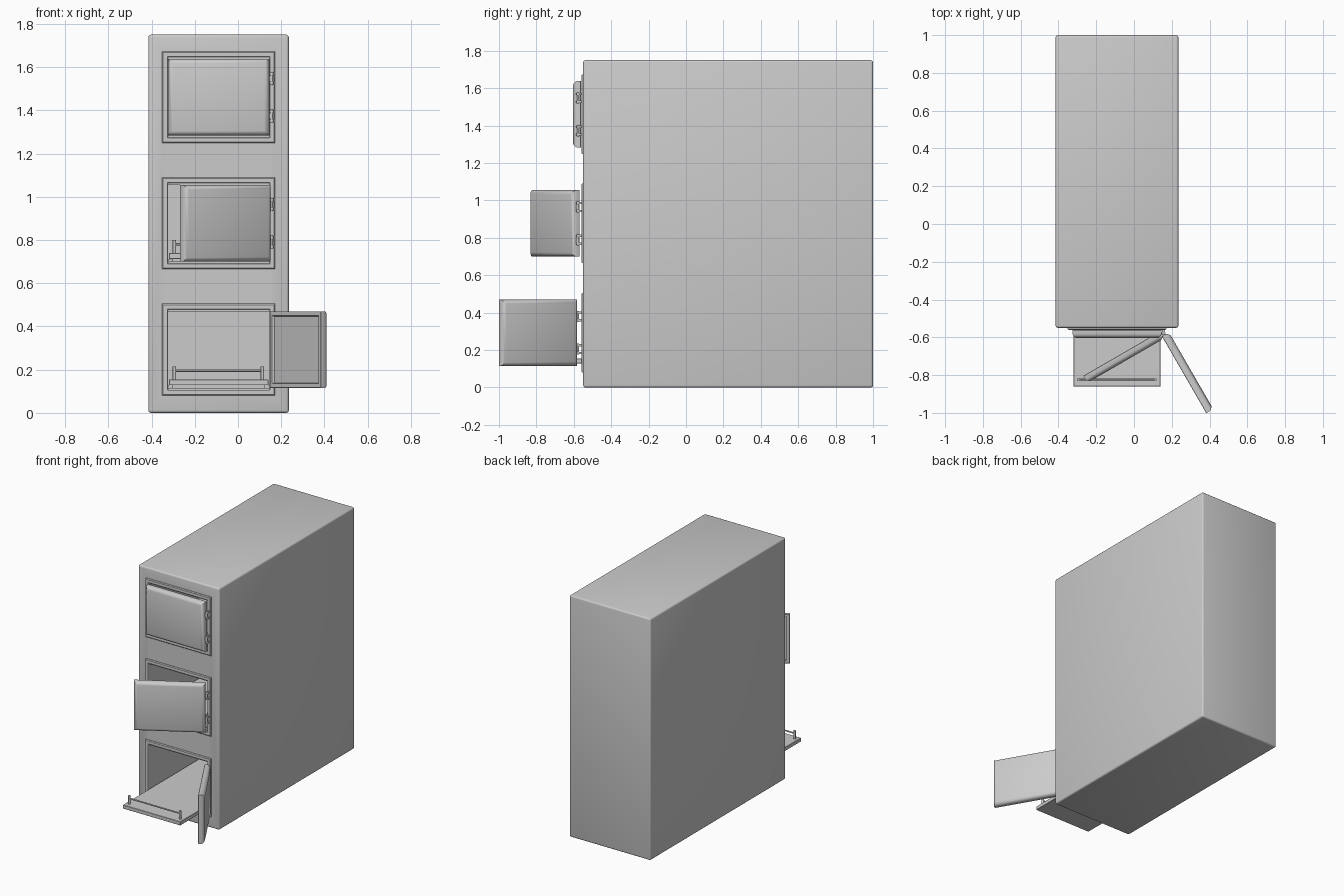
import bpy, bmesh
from math import radians
from mathutils import Vector, Matrix

if "Cube" in bpy.data.objects:
    bpy.data.objects.remove(bpy.data.objects["Cube"])

X0, X1 = -0.325, 0.145          # door opening width
H = 0.355                       # door opening height
FRONT = -0.55
PIVOT_X, PIVOT_Y = 0.156, -0.577


def finish(name, bm, smooth=True):
    bmesh.ops.recalc_face_normals(bm, faces=bm.faces)
    me = bpy.data.meshes.new(name)
    bm.to_mesh(me)
    bm.free()
    ob = bpy.data.objects.new(name, me)
    bpy.context.collection.objects.link(ob)
    if smooth:
        bpy.ops.object.select_all(action='DESELECT')
        ob.select_set(True)
        bpy.context.view_layer.objects.active = ob
        bpy.ops.object.shade_smooth_by_angle(angle=radians(35))
    return ob


def add_box(bm, lo, hi):
    lo, hi = Vector(lo), Vector(hi)
    m = Matrix.Translation((lo + hi) / 2) @ Matrix.Diagonal((*(hi - lo), 1))
    bmesh.ops.create_cube(bm, size=1, matrix=m)


def add_rod(bm, a, b, r, n=12):
    a, b = Vector(a), Vector(b)
    rot = Vector((0, 0, 1)).rotation_difference(b - a).to_matrix().to_4x4()
    bmesh.ops.create_cone(bm, cap_ends=True, segments=n, radius1=r, radius2=r,
                          depth=(b - a).length, matrix=Matrix.Translation((a + b) / 2) @ rot)


def rect_loft(bm, x0, x1, z0, z1, profile, ring):
    """Loft rectangles along (inset, y) steps; ring closes the loft on itself."""
    loops = [[bm.verts.new(p) for p in ((x0 + i, y, z0 + i), (x1 - i, y, z0 + i),
                                        (x1 - i, y, z1 - i), (x0 + i, y, z1 - i))]
             for i, y in profile]
    for k in range(len(loops) - (0 if ring else 1)):
        a, b = loops[k], loops[(k + 1) % len(loops)]
        for j in range(4):
            bm.faces.new((a[j], a[(j + 1) % 4], b[(j + 1) % 4], b[j]))
    if not ring:
        bm.faces.new(loops[0])
        bm.faces.new(loops[-1])


# Cabinet body with rounded edges
bm = bmesh.new()
add_box(bm, (-0.415, FRONT, 0), (0.235, 1.0, 1.75))
bmesh.ops.bevel(bm, geom=bm.edges[:], offset=0.012, segments=3, profile=0.5, affect='EDGES')
body = finish("cabinet_body", bm)

# Each bay: opening bottom, door swing in degrees, tray front position
bays = [("lower", 0.115, 120, -0.86), ("middle", 0.70, 30, -0.54), ("upper", 1.283, 0, -0.54)]

# Compartments cut out of the body
bm = bmesh.new()
for _, z, _, _ in bays:
    add_box(bm, (X0, FRONT - 0.1, z), (X1, 0.94, z + H))
cutter = finish("compartment_cutter", bm, False)
mod = body.modifiers.new("compartments", 'BOOLEAN')
mod.operation, mod.solver, mod.object = 'DIFFERENCE', 'EXACT', cutter
bpy.context.view_layer.objects.active = body
bpy.ops.object.modifier_apply(modifier=mod.name)
bpy.data.objects.remove(cutter)

for label, z, swing, tray_y in bays:
    # Raised frame around the opening
    bm = bmesh.new()
    rect_loft(bm, -0.352, 0.172, z - 0.035, z + H + 0.035,
              [(0, FRONT + 0.005), (0, -0.555), (0.005, -0.56), (0.025, -0.56),
               (0.027, -0.557), (0.027, FRONT + 0.005)], True)
    finish(label + "_door_frame", bm)

    # Door with bevelled outside edge and recessed lining
    bm = bmesh.new()
    rect_loft(bm, X0, X1, z, z + H,
              [(0.024, -0.571), (0.02, -0.561), (0.002, -0.561), (0, -0.563),
               (0, -0.583), (0.004, -0.592), (0.016, -0.602), (0.022, -0.604)], False)
    spin = Matrix.Rotation(radians(swing), 3, 'Z')
    pivot = Vector((PIVOT_X, PIVOT_Y, 0))
    bmesh.ops.rotate(bm, cent=pivot, matrix=spin, verts=bm.verts)
    finish(label + "_door", bm)

    # Two hinges: pin, end knuckles, fixed leaf and swinging leaf
    bm = bmesh.new()
    for hz in (z + 0.09, z + 0.265):
        before = set(bm.verts)
        add_box(bm, (0.138, PIVOT_Y - 0.006, hz - 0.014), (PIVOT_X, PIVOT_Y + 0.002, hz + 0.014))
        leaf = [v for v in bm.verts if v not in before]
        bmesh.ops.rotate(bm, cent=pivot, matrix=spin, verts=leaf)
        add_rod(bm, (PIVOT_X, PIVOT_Y, hz - 0.03), (PIVOT_X, PIVOT_Y, hz + 0.03), 0.006)
        for s in (-1, 1):
            add_rod(bm, (PIVOT_X, PIVOT_Y, hz + s * 0.016), (PIVOT_X, PIVOT_Y, hz + s * 0.026), 0.010)
            add_box(bm, (PIVOT_X - 0.007, PIVOT_Y, hz + s * 0.021 - 0.006),
                    (PIVOT_X + 0.009, -0.557, hz + s * 0.021 + 0.006))
    finish(label + "_hinges", bm)

    # Sliding tray
    bm = bmesh.new()
    add_box(bm, (-0.32, tray_y, z + 0.013), (0.14, tray_y + 1.44, z + 0.04))
    bmesh.ops.bevel(bm, geom=bm.edges[:], offset=0.002, segments=1, affect='EDGES')
    finish(label + "_tray", bm)

    # Tray handle: two posts and a crossbar
    bm = bmesh.new()
    hy = tray_y + 0.037
    for px in (-0.294, 0.113):
        add_rod(bm, (px, hy, z + 0.038), (px, hy, z + 0.1), 0.008)
    add_rod(bm, (-0.294, hy, z + 0.08), (0.113, hy, z + 0.08), 0.005)
    finish(label + "_tray_handle", bm)

    # Side runners that carry the tray
    bm = bmesh.new()
    for a, b in ((X0 - 0.002, -0.30), (0.12, X1 + 0.002)):
        add_box(bm, (a, -0.53, z - 0.002), (b, 0.93, z + 0.013))
    finish(label + "_tray_runners", bm)
